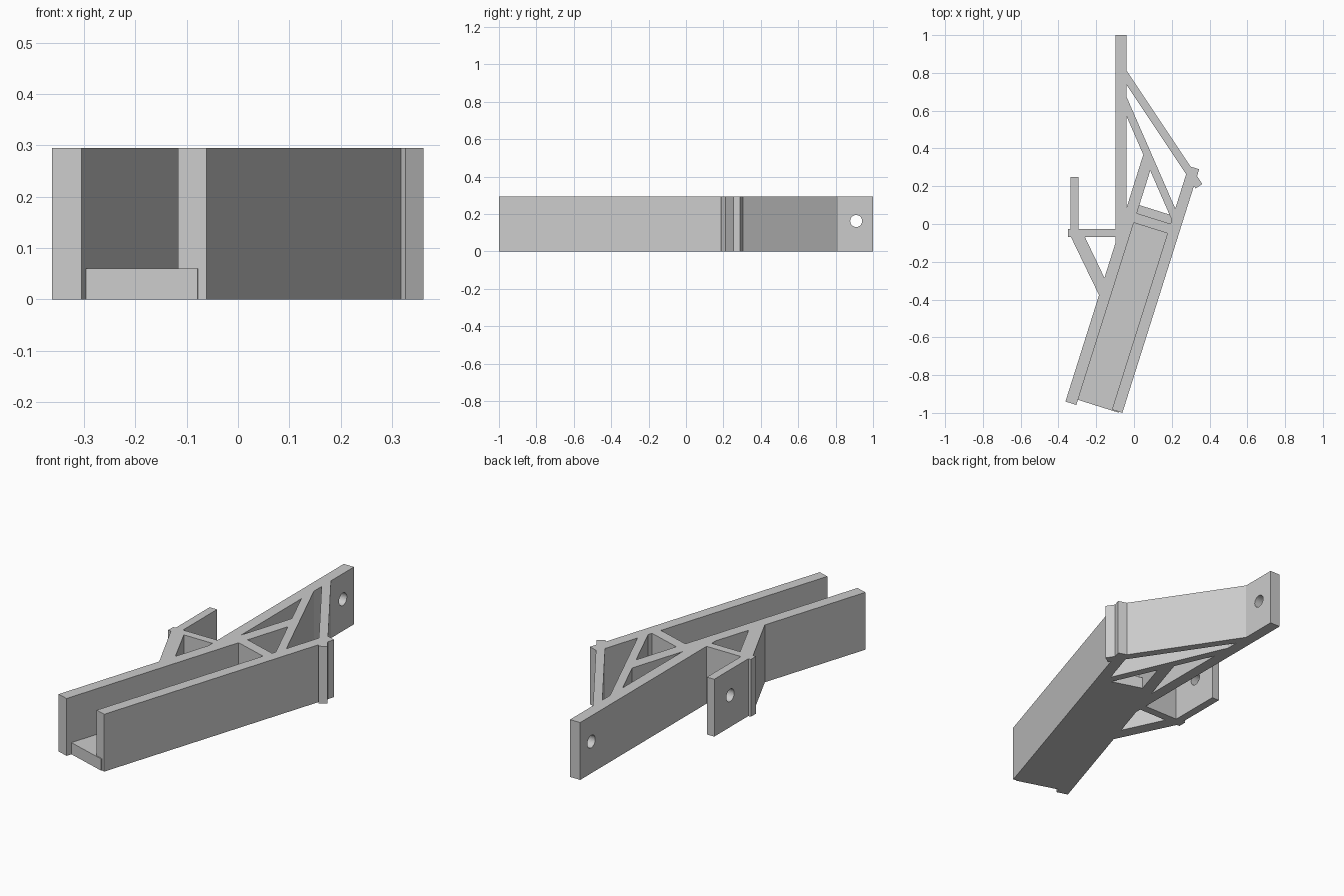
import bpy, bmesh, math
from mathutils import Vector

cube = bpy.data.objects.get("Cube")
if cube:
    bpy.data.objects.remove(cube, do_unlink=True)

HEIGHT = 0.295
ALONG = Vector((0.3007, 0.9537))    # channel direction
ACROSS = Vector((0.9537, -0.3007))  # towards the right wall

grey = bpy.data.materials.new("plain grey")
grey.use_nodes = True
COLOUR = (0.6, 0.6, 0.6, 1)
grey.diffuse_color = COLOUR
grey.node_tree.nodes["Principled BSDF"].inputs["Base Color"].default_value = COLOUR


def prism(name, outline, height=HEIGHT):
    """Extrude a flat outline upwards from the ground."""
    bm = bmesh.new()
    face = bm.faces.new([bm.verts.new((p[0], p[1], 0)) for p in outline])
    top = bmesh.ops.extrude_face_region(bm, geom=[face])["geom"]
    verts = [v for v in top if isinstance(v, bmesh.types.BMVert)]
    bmesh.ops.translate(bm, verts=verts, vec=(0, 0, height))
    bmesh.ops.recalc_face_normals(bm, faces=bm.faces)
    mesh = bpy.data.meshes.new(name)
    bm.to_mesh(mesh)
    bm.free()
    mesh.materials.append(grey)
    obj = bpy.data.objects.new(name, mesh)
    bpy.context.collection.objects.link(obj)
    return obj


def channel_part(name, corners, height=HEIGHT):
    """Prism given in (across, along) channel coordinates."""
    return prism(name, [ACROSS * a + ALONG * b for a, b in corners], height)


def rect(a0, a1, b0, b1):
    return [(a0, b0), (a1, b0), (a1, b1), (a0, b1)]


def strut(name, start, end, width):
    """Straight rib between two points."""
    s, e = Vector(start), Vector(end)
    d = (e - s).normalized()
    side = Vector((-d.y, d.x)) * width / 2
    return prism(name, [s + side, s - side, e - side, e + side])


def drill(obj, x, y, z, radius=0.032):
    """Round bolt hole along x."""
    bpy.ops.mesh.primitive_cylinder_add(vertices=32, radius=radius, depth=0.2,
                                        location=(x, y, z),
                                        rotation=(0, math.pi / 2, 0))
    cutter = bpy.context.object
    cutter.hide_render = True
    mod = obj.modifiers.new("bolt hole", "BOOLEAN")
    mod.operation = "DIFFERENCE"
    mod.solver = "EXACT"
    mod.object = cutter
    bpy.context.view_layer.objects.active = obj
    bpy.ops.object.modifier_apply(modifier=mod.name)
    bpy.data.objects.remove(cutter, do_unlink=True)


# Open channel: two walls, floor and end wall
channel_part("left_channel_wall",
             [(-0.0635, -1.0055), (-0.003, -1.0055), (-0.003, 0.326), (-0.0635, 0.396)])
channel_part("right_channel_wall", rect(0.184, 0.242, -0.972, 0.38))
channel_part("channel_floor", rect(-0.01, 0.225, -0.977, 0.104), 0.06)
channel_part("channel_end_wall", rect(-0.01, 0.19, 0.006, 0.059))

# Long mounting plate with its bracing ribs
long_plate = prism("long_mounting_plate",
                   [(-0.098, 1), (-0.098, -0.1), (-0.04, 0.05), (-0.04, 1)])
drill(long_plate, -0.07, 0.91, 0.163)
strut("inner_brace", (-0.07, 0.692), (0.22, 0.027), 0.041)
strut("outer_brace", (-0.06, 0.805), (0.344, 0.20), 0.042)

# Short mounting plate with its bracket
short_plate = prism("short_mounting_plate", rect(-0.336, -0.294, -0.05, 0.25))
drill(short_plate, -0.315, 0.12, 0.163)
prism("bracket_arm", rect(-0.35, -0.085, -0.069, -0.027))
prism("bracket_brace", [(-0.338, -0.06), (-0.264, -0.06), (-0.14, -0.32), (-0.181, -0.385)])
